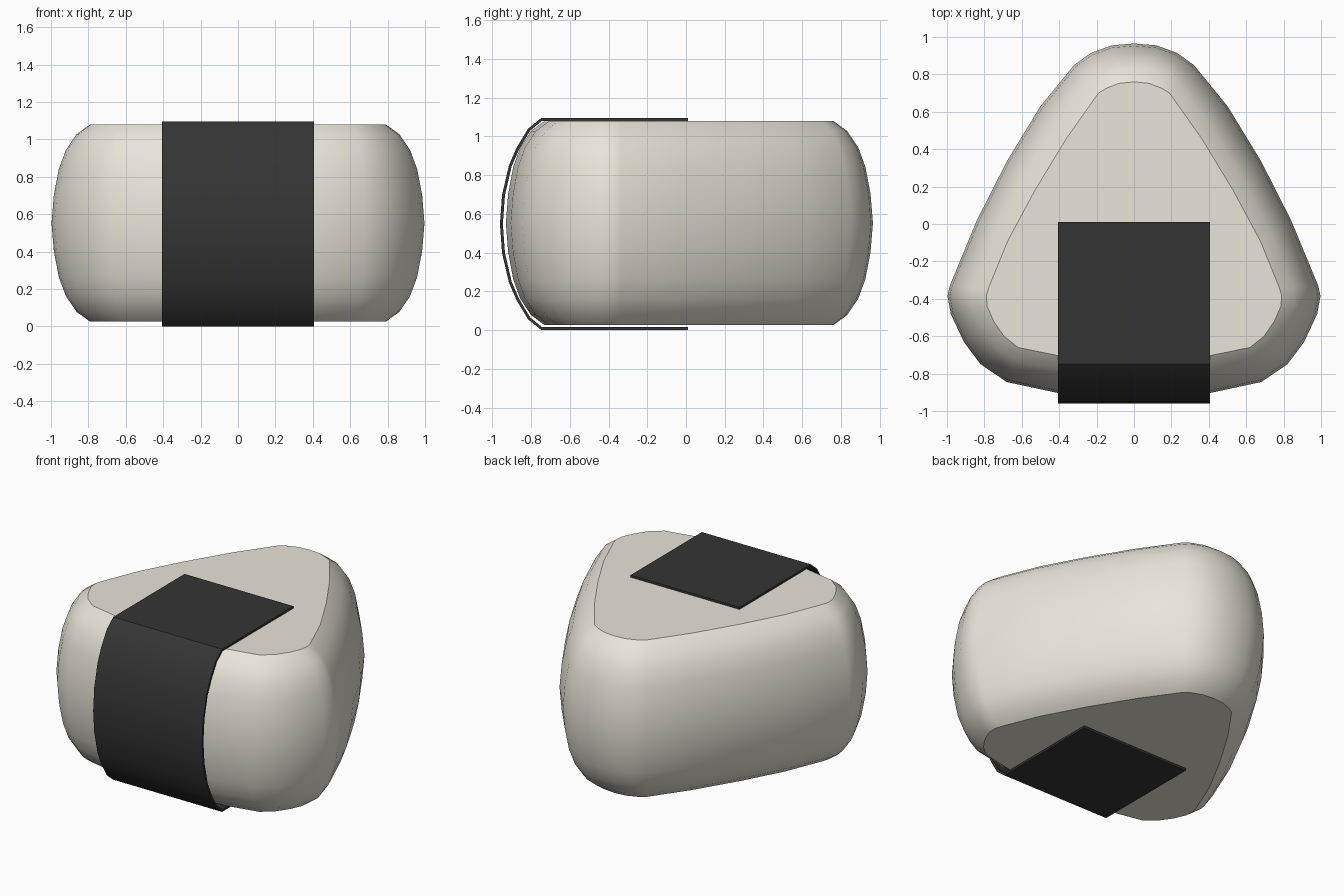
import bpy, math

if "Cube" in bpy.data.objects:
    bpy.data.objects.remove(bpy.data.objects["Cube"])

def paint(obj, name, color):
    mat = bpy.data.materials.new(name)
    mat.diffuse_color = color
    mat.use_nodes = True
    mat.node_tree.nodes["Principled BSDF"].inputs["Base Color"].default_value = mat.diffuse_color
    obj.data.materials.append(mat)

def make(name, verts, faces, angle):
    me = bpy.data.meshes.new(name)
    me.from_pydata(verts, [], faces)
    me.update()
    obj = bpy.data.objects.new(name, me)
    bpy.context.collection.objects.link(obj)
    bpy.ops.object.select_all(action='DESELECT')
    obj.select_set(True)
    bpy.context.view_layer.objects.active = obj
    bpy.ops.object.shade_smooth_by_angle(angle=math.radians(angle))
    return obj

# Rice: rounded triangle outlines at the middle and at the flat caps (right half)
OUTER = [(0, .965), (.12, .955), (.23, .915), (.32, .85), (.50, .63), (.68, .335),
         (.84, .02), (.985, -.33), (.997, -.385), (.98, -.48), (.91, -.63),
         (.82, -.75), (.68, -.845), (.40, -.905), (0, -.93)]
INNER = [(0, .76), (.08, .752), (.15, .725), (.19, .70), (.36, .46), (.53, .18),
         (.675, -.09), (.777, -.34), (.79, -.385), (.785, -.44), (.75, -.52),
         (.695, -.60), (.62, -.66), (.40, -.705), (0, -.73)]
# side bulge: blend towards the cap outline, height from the middle
BULGE = [(1, .5275), (.65, .475), (.37, .39), (.19, .29), (.06, .15), (0, 0)]

def loop(half):
    return half + [(-x, y) for x, y in half[-2:0:-1]]

outer, inner = loop(OUTER), loop(INNER)
n = len(outer)
profile = [(t, -z) for t, z in BULGE] + BULGE[-2::-1]
verts = [(ox + (ix - ox) * t, oy + (iy - oy) * t, .5525 + z)
         for t, z in profile for (ox, oy), (ix, iy) in zip(outer, inner)]
faces = [(r * n + (i + 1) % n, r * n + i, (r + 1) * n + i, (r + 1) * n + (i + 1) % n)
         for r in range(len(profile) - 1) for i in range(n)]
last = (len(profile) - 1) * n
faces += [tuple(range(n)), tuple(range(last + n - 1, last - 1, -1))]
rice = make("rice_body", verts, faces, 33)
paint(rice, "rice", (.82, .78, .69, 1))

# Seaweed strip wrapped around the front, (y, height from the middle)
WRAP = [(.01, .54), (-.745, .54), (-.81, .487), (-.868, .39), (-.907, .30),
        (-.942, .15), (-.953, 0)]
path = WRAP + [(y, -z) for y, z in WRAP[-2::-1]]
verts = [(x, y, .5475 + z) for y, z in path for x in (-.405, .405)]
faces = [(2 * i, 2 * i + 2, 2 * i + 3, 2 * i + 1) for i in range(len(path) - 1)]
wrap = make("seaweed_wrap", verts, faces, 30)
solid = wrap.modifiers.new("thickness", 'SOLIDIFY')
solid.thickness = .015
solid.offset = 0
paint(wrap, "seaweed", (.035, .035, .035, 1))
bpy.ops.object.modifier_apply(modifier="thickness")
bpy.ops.object.shade_smooth_by_angle(angle=math.radians(30))
